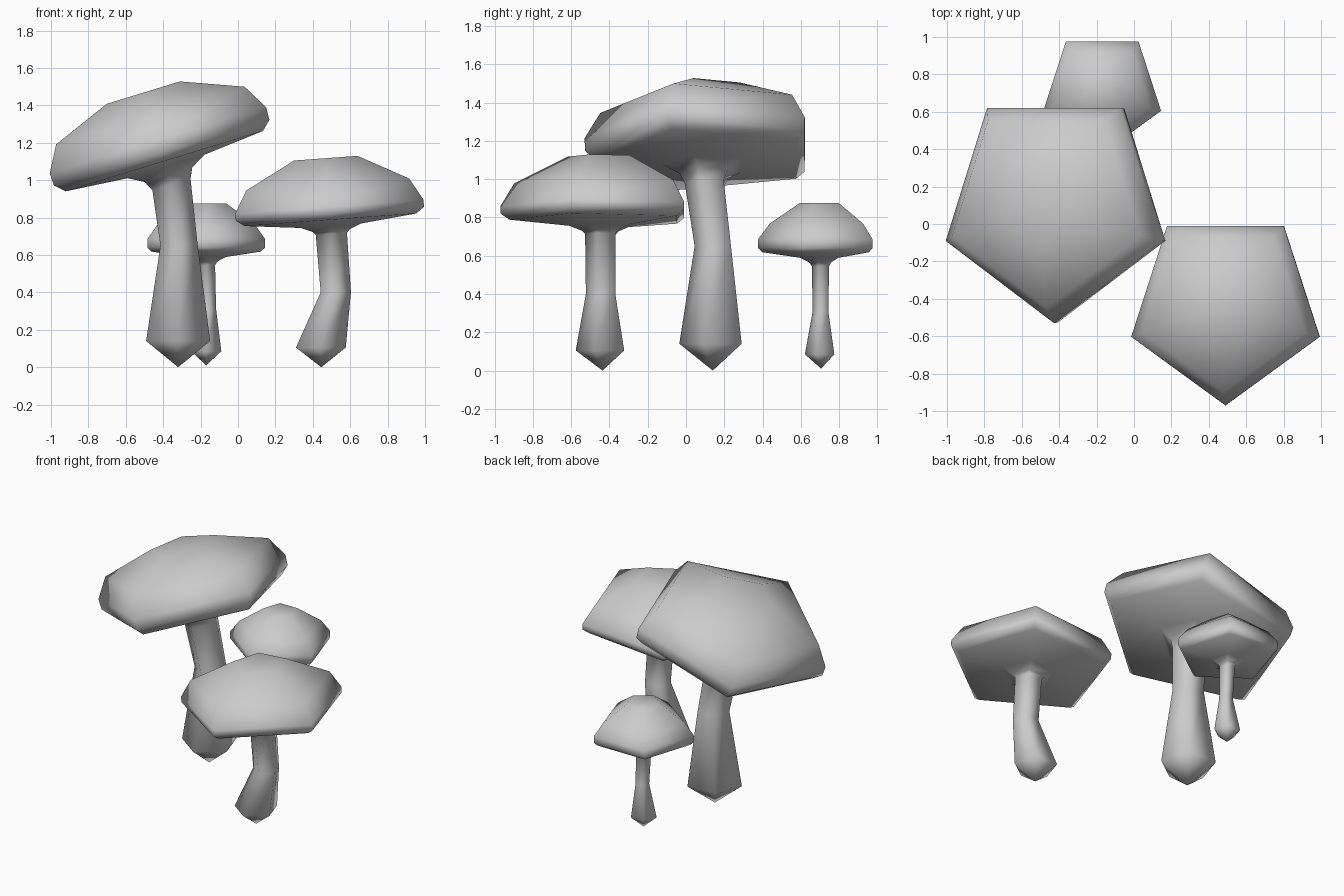
import bpy, bmesh, math
from mathutils import Vector, Matrix

if "Cube" in bpy.data.objects:
    bpy.data.objects.remove(bpy.data.objects["Cube"])

SIDES = 5


def mushroom(name, tip, stem, cap_centre, tilt, profile):
    """Loft one five-sided mushroom: stem rings (x, y, z, radius) upward from
    the tip, then cap rings (radius, height) about the tilted cap centre."""
    bm = bmesh.new()
    turn = Matrix.Rotation(-math.radians(tilt), 3, 'Y')

    def ring(centre, radius, rot, height=0.0):
        out = []
        for k in range(SIDES):
            a = -math.pi / 2 + k * 2 * math.pi / SIDES
            p = Vector((radius * math.cos(a), radius * math.sin(a), height))
            out.append(bm.verts.new(Vector(centre) + rot @ p))
        return out

    rings = [ring((x, y, z), r, Matrix.Identity(3)) for x, y, z, r in stem]
    rings += [ring(cap_centre, r, turn, h) for r, h in profile]
    for a, b in zip(rings, rings[1:]):
        for k in range(SIDES):
            n = (k + 1) % SIDES
            bm.faces.new((a[k], a[n], b[n], b[k]))

    # close the pointed foot and the flat crown
    foot = bm.verts.new(tip)
    crown = bm.verts.new(Vector(cap_centre) + turn @ Vector((0, 0, profile[-1][1])))
    for k in range(SIDES):
        n = (k + 1) % SIDES
        bm.faces.new((foot, rings[0][n], rings[0][k]))
        bm.faces.new((crown, rings[-1][k], rings[-1][n]))
    bmesh.ops.recalc_face_normals(bm, faces=bm.faces)
    for f in bm.faces:
        f.smooth = True
    mesh = bpy.data.meshes.new(name)
    bm.to_mesh(mesh)
    bm.free()
    obj = bpy.data.objects.new(name, mesh)
    bpy.context.collection.objects.link(obj)
    return obj


# tall mushroom, cap leaning strongly to the left
mushroom("large_mushroom", (-0.32, 0.14, 0.0),
         [(-0.32, 0.145, 0.14, 0.18), (-0.315, 0.15, 0.65, 0.105)],
         (-0.418, 0.106, 1.18), 17,
         [(0.112, -0.213), (0.14, -0.158), (0.225, -0.112), (0.58, -0.082),
          (0.633, -0.035), (0.636, 0.035), (0.554, 0.173), (0.215, 0.301)])

# middle mushroom at front right with a bent stem
mushroom("medium_mushroom", (0.445, -0.436, 0.0),
         [(0.443, -0.436, 0.105, 0.14), (0.523, -0.438, 0.40, 0.085)],
         (0.49, -0.439, 0.838), 4.2,
         [(0.088, -0.125), (0.105, -0.108), (0.17, -0.082), (0.484, -0.05),
          (0.53, -0.018), (0.531, 0.02), (0.459, 0.139), (0.179, 0.28)])

# small upright mushroom at the back
mushroom("small_mushroom", (-0.17, 0.706, 0.01),
         [(-0.17, 0.706, 0.085, 0.085), (-0.16, 0.707, 0.31, 0.045)],
         (-0.17, 0.707, 0.66), 0,
         [(0.05, -0.115), (0.063, -0.095), (0.11, -0.071), (0.307, -0.042),
          (0.331, -0.02), (0.331, 0.025), (0.27, 0.107), (0.113, 0.215)])
